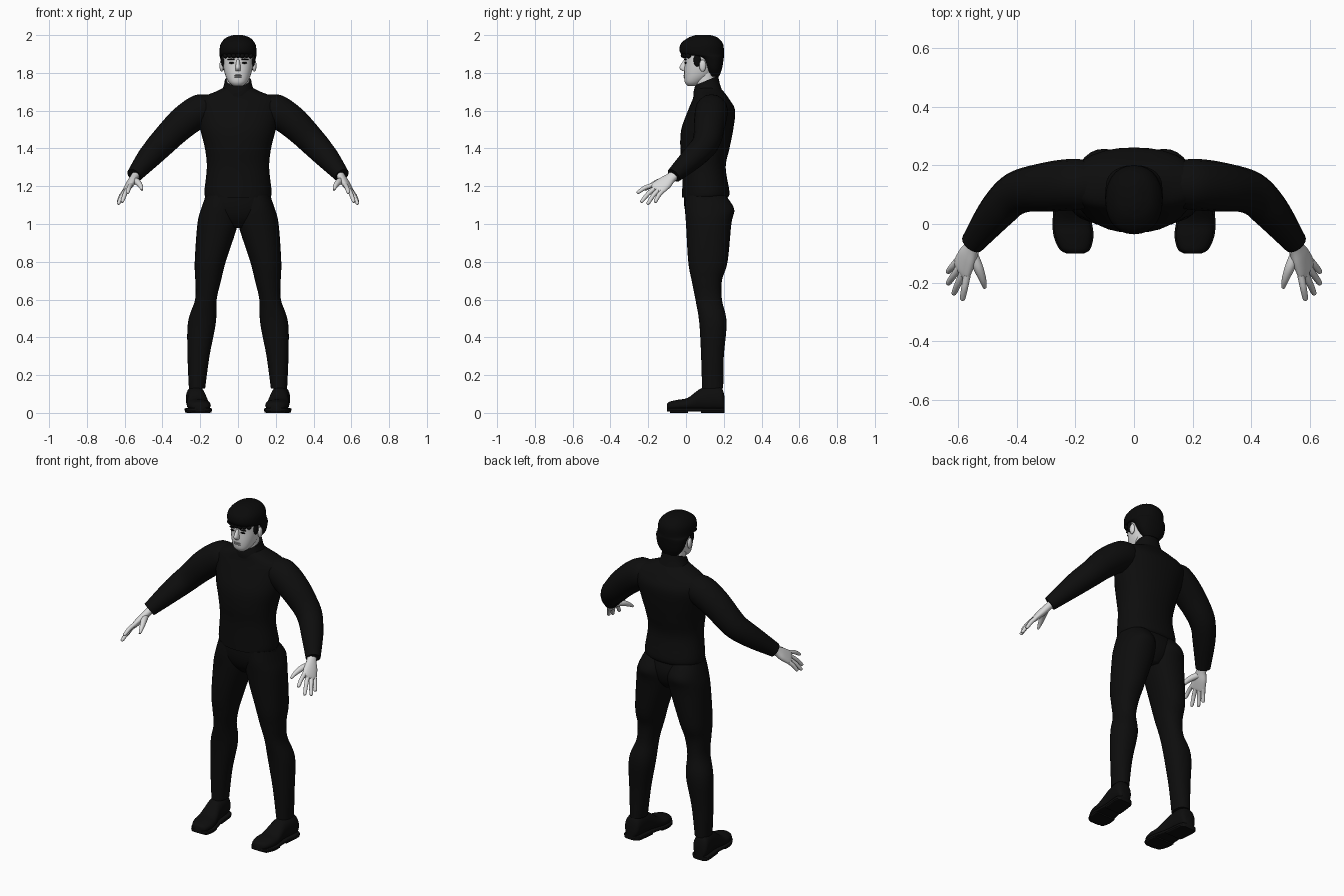
import bpy
import bmesh
import math
from mathutils import Vector

default_cube = bpy.data.objects.get("Cube")
if default_cube:
    bpy.data.objects.remove(default_cube)


def material(name, grey):
    mat = bpy.data.materials.new(name)
    mat.use_nodes = True
    colour = (grey, grey, grey, 1)
    mat.diffuse_color = colour
    mat.node_tree.nodes["Principled BSDF"].inputs["Base Color"].default_value = colour
    return mat


cloth = material("black cloth", .004)
hair_black = material("black hair", .003)
skin = material("pale skin", .7)
lip_grey = material("grey lips", .35)


def finish(name, bm, mat):
    """Shade smoothly, keep sharp edges, and link the part."""
    bmesh.ops.recalc_face_normals(bm, faces=bm.faces)
    for face in bm.faces:
        face.smooth = True
    for edge in bm.edges:
        edge.smooth = edge.calc_face_angle(0) < 1
    mesh = bpy.data.meshes.new(name)
    bm.to_mesh(mesh)
    bm.free()
    mesh.materials.append(mat)
    part = bpy.data.objects.new(name, mesh)
    bpy.context.collection.objects.link(part)


def spline(a, b, c, d, t):
    """Smooth curve from b to c, passing neighbours a and d."""
    return b + (c - a) * t / 2 + (a - b * 2.5 + c * 2 - d / 2) * t**2 \
        + (b * 3 - c * 3 + d - a) * t**3 / 2


def resample(rings, steps=5):
    smooth = []
    last = len(rings) - 1
    for i in range(last):
        near = [rings[max(0, min(last, i + k))] for k in (-1, 0, 1, 2)]
        for step in range(steps):
            smooth.append([spline(*parts, step / steps) for parts in zip(*near)])
    return smooth + [rings[last]]


def loft(name, rings, mat, side=1, segments=28, power=2.2):
    """Skin rounded rings, each a centre with two half axes."""
    bm = bmesh.new()
    loops = []
    for centre, across, deep in resample(rings):
        loop = []
        for i in range(segments):
            angle = math.tau * i / segments
            u, v = [math.copysign(abs(w) ** (2 / power), w)
                    for w in (math.cos(angle), math.sin(angle))]
            point = centre + across * u + deep * v
            loop.append(bm.verts.new((point.x * side, point.y, point.z)))
        loops.append(loop)
    for low, high in zip(loops, loops[1:]):
        for i in range(segments):
            bm.faces.new((low[i - 1], low[i], high[i], high[i - 1]))
    bm.faces.new(loops[0])
    bm.faces.new(loops[-1])
    finish(name, bm, mat)


def level(z, half, front, back, middle=0, tilt=0):
    """Cross-section of an upright part; tilt lifts its back."""
    depth = (back - front) / 2
    return (Vector((middle, front + depth, z)), Vector((half, 0, 0)),
            Vector((0, depth, tilt)))


def tube(name, path, radii, mat, side):
    """Round limb along a path."""
    rings = []
    last = len(path) - 1
    for i, radius in enumerate(radii):
        along = path[min(i + 1, last)] - path[max(i - 1, 0)]
        across = along.cross(Vector((0, 0, 1))).normalized()
        rings.append((path[i], across * radius, along.cross(across).normalized() * radius))
    loft(name, rings, mat, side, segments=16, power=2)


def blob(name, centre, size, mat):
    bm = bmesh.new()
    bmesh.ops.create_uvsphere(bm, u_segments=16, v_segments=10, radius=1)
    bmesh.ops.scale(bm, vec=size, verts=bm.verts)
    bmesh.ops.translate(bm, vec=centre, verts=bm.verts)
    finish(name, bm, mat)


# Sweater body with a loose hem, collar and hips
loft("sweater", [
    level(z=1.14, half=.17, front=-.02, back=.22),
    level(z=1.17, half=.178, front=-.02, back=.23),
    level(z=1.3, half=.165, front=-.02, back=.21),
    level(z=1.4, half=.175, front=-.03, back=.23),
    level(z=1.5, half=.2, front=-.025, back=.25),
    level(z=1.6, half=.22, front=.01, back=.26),
    level(z=1.66, half=.21, front=.035, back=.23),
    level(z=1.7, half=.12, front=.045, back=.2),
    level(z=1.72, half=.08, front=.055, back=.18)], cloth)
loft("collar", [
    level(z=1.67, half=.11, front=.04, back=.2, tilt=.01),
    level(z=1.72, half=.08, front=.04, back=.18, tilt=.02),
    level(z=1.76, half=.07, front=.05, back=.17, tilt=.025)], cloth)
loft("hips", [
    level(z=1.2, half=.16, front=-.01, back=.2),
    level(z=1.1, half=.18, front=-.01, back=.23),
    level(z=1.03, half=.14, front=.01, back=.22),
    level(z=.98, half=.04, front=.05, back=.19)], cloth)

# Neck, head and nose
loft("neck", [
    level(z=1.68, half=.06, front=.055, back=.16),
    level(z=1.82, half=.06, front=.04, back=.16)], skin)
loft("head", [
    level(z=1.73, half=.025, front=.01, back=.06),
    level(z=1.75, half=.048, front=-.006, back=.09),
    level(z=1.79, half=.068, front=-.01, back=.14),
    level(z=1.85, half=.08, front=-.007, back=.16),
    level(z=1.92, half=.08, front=-.005, back=.17),
    level(z=1.96, half=.05, front=.03, back=.14)], skin)
loft("nose", [
    level(z=1.87, half=.008, front=-.01, back=.02),
    level(z=1.83, half=.014, front=-.035, back=.02),
    level(z=1.81, half=.014, front=-.02, back=.02)], skin)
for lip, z in (("upper_lip", 1.787), ("lower_lip", 1.779)):
    blob(lip, (0, -.008, z), (.022, .006, .004), lip_grey)

# Hair cap: open over the face, full at the back, with a ragged fringe
loft("hair", [
    level(z=1.78, half=.05, front=.12, back=.175),
    level(z=1.82, half=.08, front=.1, back=.19),
    level(z=1.88, half=.095, front=.06, back=.2),
    level(z=1.9, half=.098, front=-.025, back=.2),
    level(z=1.95, half=.093, front=-.03, back=.197),
    level(z=1.985, half=.065, front=.01, back=.17),
    level(z=2, half=.025, front=.05, back=.13)], hair_black)
for i in range(-3, 4):
    blob("fringe_tuft", (i * .022, -.014 + .003 * i * i, 1.893 - .002 * (i % 2)),
         (.014, .014, .014), hair_black)


def shoe_section(y, half, bottom, top):
    """Upright slice across a shoe, whose toe turns slightly inward."""
    tall = (top - bottom) / 2
    return (Vector((.21 + y / 10, y, bottom + tall)), Vector((half, 0, 0)),
            Vector((0, 0, tall)))


# Outline of the shoe from toe to heel: position, half width and top height
shoe = [(-.1, .025, .05), (-.085, .047, .06), (-.04, .062, .07), (.01, .06, .08),
        (.08, .05, .13), (.15, .05, .145), (.19, .046, .13), (.205, .03, .08)]

# Hand layout
across_hand = Vector((-2, -3, 2)).normalized()
hand_normal = Vector((4, -7, -6)).cross(across_hand).normalized()
knuckles = Vector((.585, -.15, 1.19))
finger_tips = {"index": (.585, -.26, 1.165), "middle": (.615, -.24, 1.115),
               "ring": (.635, -.205, 1.105), "little": (.635, -.165, 1.115)}

for side, label in ((1, "left_"), (-1, "right_")):
    # Facial features
    blob(label + "eye", (side * .034, -.002, 1.853), (.014, .007, .005), hair_black)
    blob(label + "eyebrow", (side * .036, -.003, 1.871), (.02, .008, .004), hair_black)
    blob(label + "ear", (side * .087, .088, 1.838), (.011, .018, .032), skin)
    blob(label + "sideburn", (side * .079, .06, 1.868), (.011, .02, .035), hair_black)

    # Trouser leg
    loft(label + "trouser_leg", [
        level(z=1.15, middle=.09, half=.08, front=0, back=.21),
        level(z=1.08, middle=.1, half=.095, front=-.005, back=.255),
        level(z=1, middle=.108, half=.107, front=0, back=.24),
        level(z=.8, middle=.147, half=.082, front=.012, back=.22),
        level(z=.7, middle=.158, half=.068, front=.03, back=.19),
        level(z=.6, middle=.17, half=.057, front=.05, back=.19),
        level(z=.48, middle=.191, half=.074, front=.07, back=.215),
        level(z=.3, middle=.209, half=.058, front=.08, back=.2),
        level(z=.13, middle=.217, half=.043, front=.085, back=.197)], cloth, side)

    # Shoe upper, sole and heel
    loft(label + "shoe", [shoe_section(y, half, .01, top) for y, half, top in shoe],
         cloth, side)
    loft(label + "sole", [shoe_section(y, half + .006, .008, .026) for y, half, top in shoe],
         cloth, side, power=6)
    for part, stations in (("heel", shoe[-4:]), ("forefoot", shoe[1:4])):
        loft(label + part, [shoe_section(y, half + .004, 0, .015)
                            for y, half, top in stations], cloth, side, power=6)

    # Sleeve, from inside the shoulder to the cuff
    sleeve = [(.13, .135, 1.61), (.2, .135, 1.6), (.3, .125, 1.53), (.4, .105, 1.43),
              (.465, .045, 1.36), (.55, -.065, 1.257)]
    tube(label + "sleeve", [Vector(p) for p in sleeve],
         (.075, .087, .084, .073, .064, .041), cloth, side)

    # Palm
    palm = [((.535, -.05, 1.268), .027, .022), ((.55, -.08, 1.245), .029, .021),
            ((.567, -.112, 1.218), .041, .021), (knuckles, .046, .016),
            ((.59, -.163, 1.179), .042, .011)]
    loft(label + "palm", [(Vector(centre), across_hand * wide, hand_normal * thick)
                          for centre, wide, thick in palm], skin, side)

    # Fingers and thumb
    for i, (finger, tip) in enumerate(finger_tips.items()):
        tip = Vector(tip)
        base = knuckles + across_hand * (1.5 - i) * .0225
        joint = base.lerp(tip, .5) + Vector((0, 0, .006))
        tube(label + finger + "_finger", [base, joint, base.lerp(tip, .9), tip],
             (.0125, .0115, .0095, .005), skin, side)
    thumb = [(.55, -.105, 1.23), (.53, -.15, 1.22), (.515, -.19, 1.2), (.508, -.217, 1.18)]
    tube(label + "thumb", [Vector(p) for p in thumb], (.019, .017, .012, .006), skin, side)
